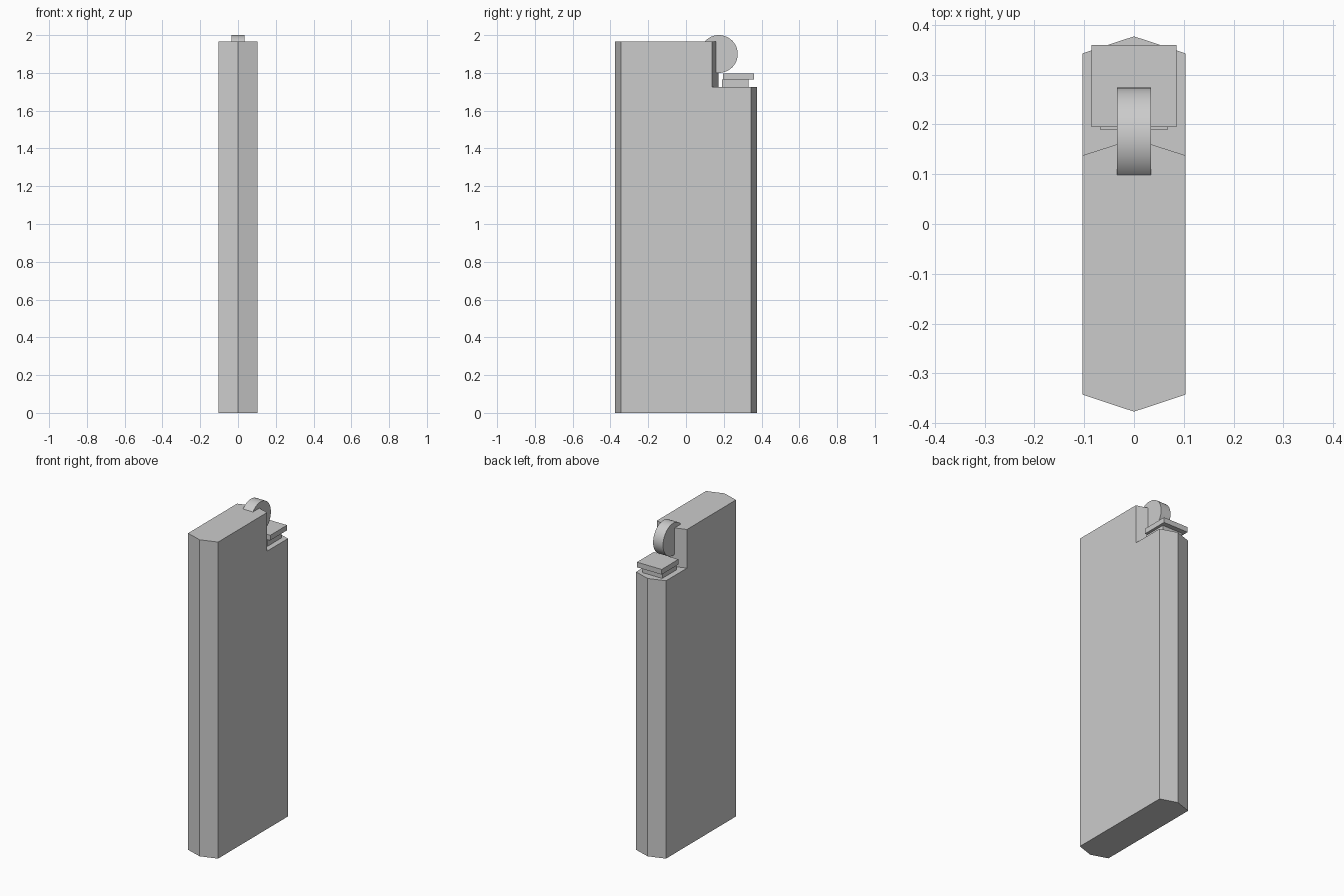
import bpy, bmesh, math

if "Cube" in bpy.data.objects:
    bpy.data.objects.remove(bpy.data.objects["Cube"])


def prism(name, profile, z0, z1):
    """Extrude a counter-clockwise xy profile from z0 to z1."""
    bm = bmesh.new()
    face = bm.faces.new([bm.verts.new((x, y, z0)) for x, y in profile])
    top = bmesh.ops.extrude_face_region(bm, geom=[face])["geom"]
    bmesh.ops.translate(bm, vec=(0, 0, z1 - z0),
                        verts=[v for v in top if isinstance(v, bmesh.types.BMVert)])
    bmesh.ops.recalc_face_normals(bm, faces=bm.faces)
    mesh = bpy.data.meshes.new(name)
    bm.to_mesh(mesh)
    bm.free()
    obj = bpy.data.objects.new(name, mesh)
    bpy.context.collection.objects.link(obj)
    return obj


def block(name, half_x, y0, y1, z0, z1):
    return prism(name, [(-half_x, y0), (half_x, y0), (half_x, y1), (-half_x, y1)], z0, z1)


# Six-sided case with pointed front and back
W = 0.103
body = prism("case", [(0, -0.377), (W, -0.343), (W, 0.343),
                      (0, 0.377), (-W, 0.343), (-W, -0.343)], 0, 1.965)

# Step at the upper back, leaving a pointed rear wall
cutter = prism("step_cutter", [(-0.2, 0.107), (0, 0.171), (0.2, 0.107),
                               (0.2, 0.6), (-0.2, 0.6)], 1.725, 2.2)
cutter.hide_render = True
cut = body.modifiers.new("step", 'BOOLEAN')
cut.operation = 'DIFFERENCE'
cut.solver = 'EXACT'
cut.object = cutter
bpy.context.view_layer.objects.active = body
body.select_set(True)
bpy.ops.object.modifier_apply(modifier=cut.name)
bpy.data.objects.remove(cutter)

# Thumb button: narrow stem and wider plate
block("button_stem", 0.068, 0.19, 0.33, 1.725, 1.765)
block("button_plate", 0.085, 0.195, 0.36, 1.765, 1.797)

# Spark wheel
bpy.ops.mesh.primitive_cylinder_add(vertices=48, radius=0.1, depth=0.068,
                                    location=(0, 0.174, 1.9),
                                    rotation=(0, math.pi / 2, 0))
bpy.context.object.name = "spark_wheel"
bpy.ops.object.shade_smooth_by_angle(angle=math.radians(30))
